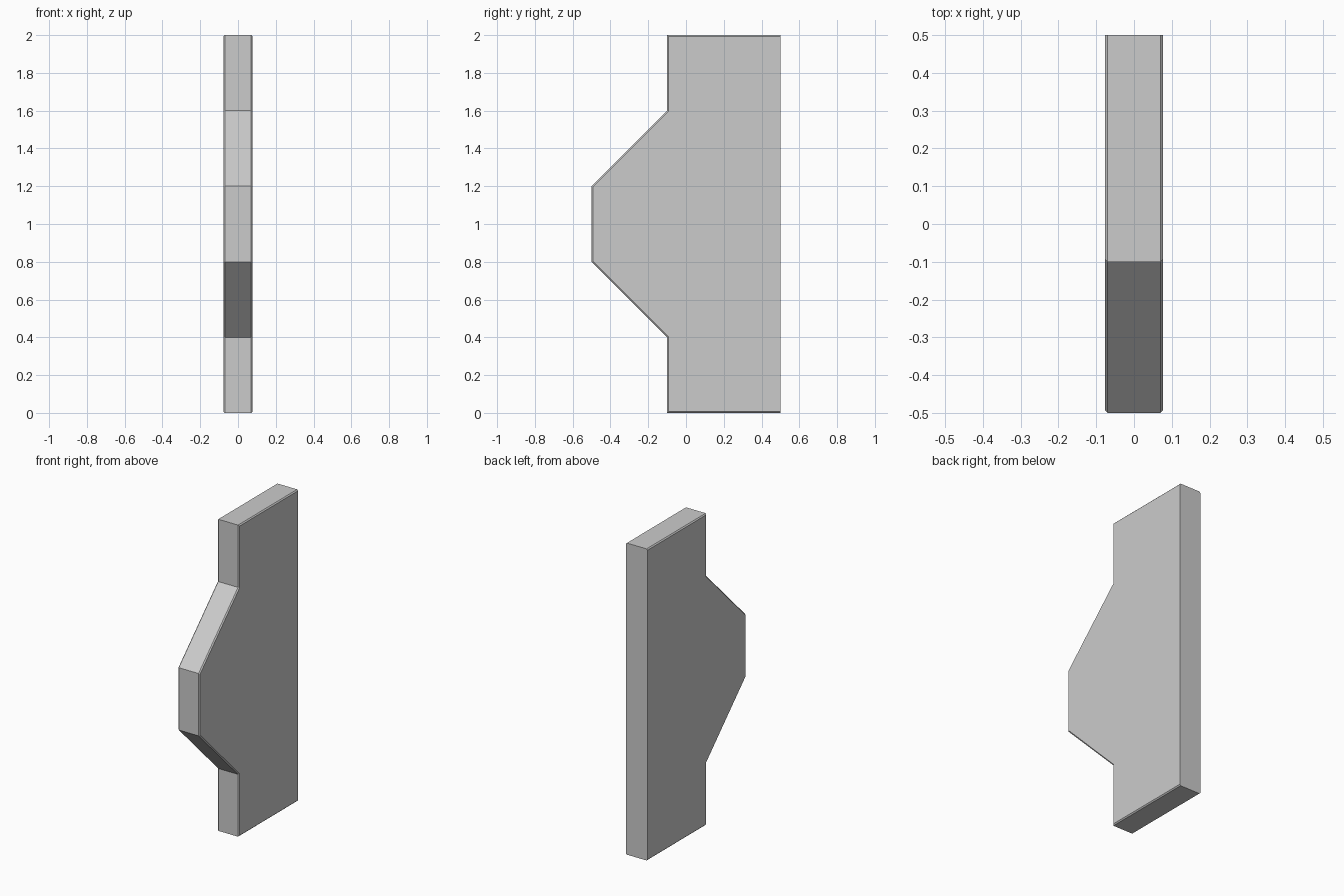
import bpy, bmesh

if "Cube" in bpy.data.objects:
    bpy.data.objects.remove(bpy.data.objects["Cube"])

HALF = 0.077      # half thickness in x
CHAMFER = 0.007
BACK = 0.5

# Side outline (y, z)
outline = [(BACK, 0), (BACK, 2), (-0.1, 2), (-0.1, 1.6),
           (-0.5, 1.2), (-0.5, 0.8), (-0.1, 0.4), (-0.1, 0)]

# Extrude the outline across the thickness
bm = bmesh.new()
face = bm.faces.new([bm.verts.new((-HALF, y, z)) for y, z in outline])
extruded = bmesh.ops.extrude_face_region(bm, geom=[face], use_keep_orig=True)
moved = [v for v in extruded["geom"] if isinstance(v, bmesh.types.BMVert)]
bmesh.ops.translate(bm, verts=moved, vec=(2 * HALF, 0, 0))
bmesh.ops.recalc_face_normals(bm, faces=bm.faces)

# Chamfer the rims of both sides, leaving the flat back edges sharp
rims = [e for e in bm.edges
        if abs(e.verts[0].co.x - e.verts[1].co.x) < 1e-4
        and not all(v.co.y > BACK - 1e-4 for v in e.verts)]
bmesh.ops.bevel(bm, geom=rims, offset=CHAMFER, offset_type='OFFSET',
                segments=1, profile=0.5, affect='EDGES')

mesh = bpy.data.meshes.new("wall_panel")
bm.to_mesh(mesh)
bm.free()
panel = bpy.data.objects.new("wall_panel", mesh)
bpy.context.collection.objects.link(panel)
